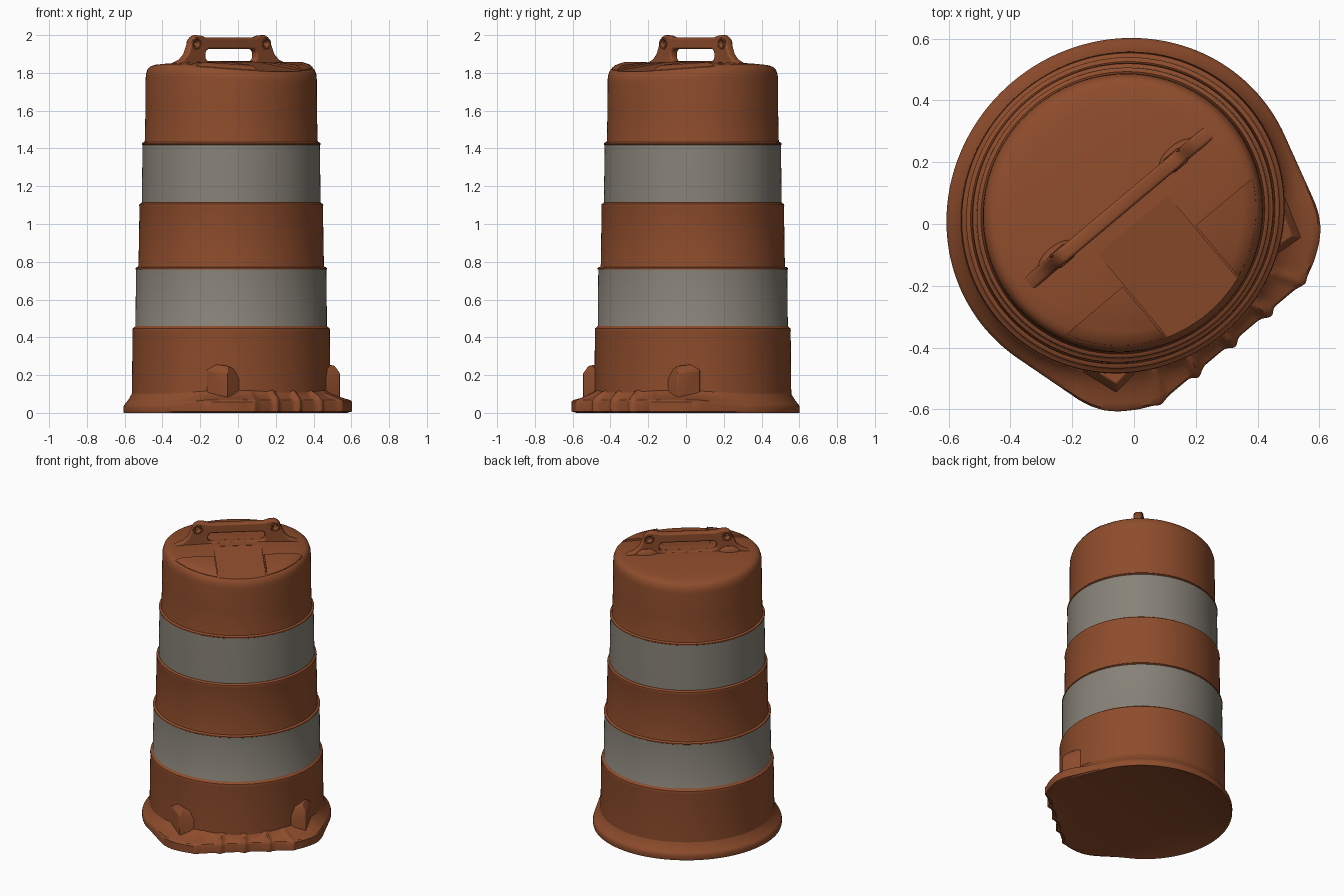
import bpy, bmesh, math
from mathutils import Matrix

if "Cube" in bpy.data.objects:
    bpy.data.objects.remove(bpy.data.objects["Cube"])

# drum axis is off-centre; the local frame has x along the handle, -y to the flat side
PLACE = Matrix.Translation((-0.036, 0.036, 0)) @ Matrix.Rotation(math.radians(40), 4, 'Z')


def material(name, color):
    m = bpy.data.materials.new(name)
    m.diffuse_color = (*color, 1)
    m.use_nodes = True
    m.node_tree.nodes["Principled BSDF"].inputs["Base Color"].default_value = m.diffuse_color
    return m


ORANGE = material("burnt_orange", (0.27, 0.073, 0.025))
GREY = material("reflective_grey", (0.245, 0.225, 0.188))


def add(name, data, mats=(ORANGE,), matrix=PLACE):
    ob = bpy.data.objects.new(name, data)
    bpy.context.collection.objects.link(ob)
    ob.matrix_world = matrix
    for m in mats:
        data.materials.append(m)
    return ob


def warp(x, y, z):
    """Slightly oval drum whose lid sags towards the flat side and the back."""
    e = 0.025 - 0.007 * z
    sag = (0.034 if y < 0 else 0.022) * (y / 0.44) ** 2
    return x * (1 + e), y * (1 - e), z - sag * min(1, max(0, (z - 1.6) / 0.2))


def loft(name, rings, mats=(ORANGE,), bevel=0, oval=False):
    """Skin closed rings of equal length and cap both ends."""
    bm = bmesh.new()
    loops = [[bm.verts.new(warp(*p) if oval else p) for p in ring] for ring in rings]
    n = len(loops[0])
    for a, b in zip(loops, loops[1:]):
        for i in range(n):
            j = (i + 1) % n
            bm.faces.new((a[i], a[j], b[j], b[i]))
    bm.faces.new(loops[0][::-1])
    bm.faces.new(loops[-1])
    bmesh.ops.recalc_face_normals(bm, faces=bm.faces)
    me = bpy.data.meshes.new(name)
    bm.to_mesh(me)
    bm.free()
    ob = add(name, me, mats)
    if bevel:
        mod = ob.modifiers.new("soft_edges", 'BEVEL')
        mod.width, mod.segments = bevel, 2
    return ob


def circle(r, z, n=128):
    return [(r * math.cos(2 * math.pi * i / n), r * math.sin(2 * math.pi * i / n), z)
            for i in range(n)]


# stepped drum body with lid; an orange lip overhangs the top of every step
profile = [(0.50, 0.03), (0.524, 0.06), (0.520, 0.43), (0.521, 0.437), (0.519, 0.448),
           (0.509, 0.455), (0.506, 0.458),
           (0.505, 0.460), (0.502, 0.758), (0.505, 0.760), (0.505, 0.766), (0.500, 0.771),
           (0.491, 0.773), (0.489, 0.785), (0.484, 1.09), (0.486, 1.097), (0.484, 1.106),
           (0.475, 1.110), (0.472, 1.114),
           (0.472, 1.116), (0.468, 1.418), (0.471, 1.420), (0.471, 1.427), (0.466, 1.432),
           (0.458, 1.434), (0.456, 1.445), (0.453, 1.6), (0.452, 1.78), (0.450, 1.805),
           (0.442, 1.828), (0.430, 1.840), (0.41, 1.847), (0.36, 1.851), (0.30, 1.854),
           (0.22, 1.857), (0.15, 1.859), (0.08, 1.86), (0.02, 1.86)]
body = loft("drum_body", [circle(r, z) for r, z in profile], (ORANGE, GREY), oval=True)
for f in body.data.polygons:
    if 0.4595 < f.center.z < 0.7585 or 1.1155 < f.center.z < 1.4185:
        f.material_index = 1

# sloping channel cut in the lid towards the flat side
cutter = loft("channel_cutter", [
    [(x, -0.05, 1.858), (x, -0.46, 1.802), (x, -0.46, 1.95), (x, -0.05, 1.95)]
    for x in (-0.147, 0.147)])
cut = body.modifiers.new("channel", 'BOOLEAN')
cut.object, cut.operation, cut.solver = cutter, 'DIFFERENCE', 'EXACT'
bpy.context.view_layer.objects.active = body
bpy.ops.object.modifier_apply(modifier="channel")
bpy.data.objects.remove(cutter)


# raised lid panels on both sides of the channel, running out into the rim
def panel_ring(s, r, z):
    start, end = math.asin(0.185 / r), math.acos(0.152 / r)
    angles = [start + (end - start) * i / 12 for i in range(13)]
    return ([(s * 0.152, -0.185, z)]
            + [(s * r * math.cos(a), -r * math.sin(a), z) for a in angles])


for side, s in (("left", -1), ("right", 1)):
    loft(f"lid_panel_{side}", [panel_ring(s, r, z) for r, z in
                               ((0.432, 1.825), (0.43, 1.843), (0.415, 1.854), (0.385, 1.863))],
         oval=True)

# flared foot: round behind, flat and ribbed in front, with two bulging corners
SHAPE = [(28, 0.6365), (34, 0.643), (40, 0.645), (44, 0.642), (48, 0.632), (52, 0.617)]
RIBS = (-0.29, -0.145, 0, 0.145, 0.29)


def foot_radius(deg):
    d = abs(deg)
    if d <= 28:
        return 0.562 / math.cos(math.radians(d))
    for (a, ra), (b, rb) in zip(SHAPE, SHAPE[1:]):
        if d <= b:
            return ra + (rb - ra) * (d - a) / (b - a)
    return 0.568 / math.cos(math.radians(max(0, 75 - d)))


def rib(deg, r):
    if abs(deg) > 40:
        return 0
    x = r * math.sin(math.radians(deg))
    return max((0.4 if abs(c) > 0.2 else 1) * math.exp(-((x - c) / 0.019) ** 2) for c in RIBS)


def foot_ring(t, z, n=480):
    ring = []
    for i in range(n):
        deg = 360 * i / n - 180
        r0 = foot_radius(deg)
        bump = rib(deg, r0)
        thick = min(1, max(0, (78 - abs(deg)) / 26))   # taller edge on the flat side
        edge = r0 + 0.018 * bump
        r = edge + (0.515 - edge) * t
        a = math.radians(deg - 90)
        lift = 0
        if z >= 0.03:
            lift = 0.028 * thick * (1 - t) + 0.02 * bump * math.sin(math.pi * t)
        elif z < 0.005:
            r -= 0.02 * thick
        ring.append((r * math.cos(a), r * math.sin(a), z + lift))
    return ring


loft("base_flange", [foot_ring(t, z) for t, z in
                     ((0.15, 0.003), (0.04, 0.0), (0, 0.008), (0, 0.03), (0.06, 0.041),
                      (0.2, 0.05), (0.4, 0.063), (0.6, 0.079), (0.8, 0.098), (1, 0.125))],
     oval=True)

# wedge lugs above the flange corners: x, y, top height
lug = [(0.28, -0.42, 0.215), (0.39, -0.432, 0.25), (0.43, -0.31, 0.262), (0.27, -0.31, 0.225)]
for side, s in (("left", -1), ("right", 1)):
    loft(f"base_lug_{side}", [[(s * x, y, 0.06) for x, y, _ in lug],
                              [(s * x, y, z - 0.04) for x, y, z in lug],
                              [(s * x * 0.95, y * 0.95, z) for x, y, z in lug]], bevel=0.004)

# carrying handle: flat outline with grip slot and two small holes, foot sunk in the lid
half = [(0.17, 1.987), (0.20, 1.997), (0.235, 2.0), (0.258, 1.988), (0.278, 1.95),
        (0.30, 1.90), (0.33, 1.872), (0.38, 1.852), (0.38, 1.80)]
outline = [(-x, z) for x, z in half[::-1]] + half


def disc(cx, cz, r, n=16):
    return [(cx + r * math.cos(2 * math.pi * i / n), cz + r * math.sin(2 * math.pi * i / n))
            for i in range(n)]


slot = []
for cx, cz, start in ((0.15, 1.90, 0), (-0.15, 1.90, 90), (-0.15, 1.888, 180), (0.15, 1.888, 270)):
    for i in range(5):
        a = math.radians(start + i * 22.5)
        slot.append((cx + 0.026 * math.cos(a), cz + 0.026 * math.sin(a)))

curve = bpy.data.curves.new("handle", 'CURVE')
curve.dimensions, curve.fill_mode = '2D', 'BOTH'
curve.extrude, curve.bevel_depth, curve.bevel_resolution, curve.offset = 0.014, 0.01, 2, -0.01
for pts in (outline, slot, disc(-0.24, 1.955, 0.014), disc(0.24, 1.955, 0.014)):
    sp = curve.splines.new('POLY')
    sp.points.add(len(pts) - 1)
    for p, (x, z) in zip(sp.points, pts):
        p.co = (x, z, 0, 1)
    sp.use_cyclic_u = True
UPRIGHT = PLACE @ Matrix.Translation((0, 0.02, 0)) @ Matrix.Rotation(math.pi / 2, 4, 'X')
handle = add("handle", curve, matrix=UPRIGHT)
bpy.context.view_layer.update()
bpy.ops.object.select_all(action='DESELECT')
handle.select_set(True)
bpy.context.view_layer.objects.active = handle
bpy.ops.object.convert(target='MESH')

# raised bosses round the holes, and swollen handle feet
for side, s in (("left", -1), ("right", 1)):
    for face, d in (("front", 1), ("back", -1)):
        bpy.ops.mesh.primitive_torus_add(major_radius=0.026, minor_radius=0.007,
                                         major_segments=24, minor_segments=8)
        boss = bpy.context.object
        boss.name = f"handle_boss_{side}_{face}"
        boss.matrix_world = UPRIGHT @ Matrix.Translation((s * 0.24, 1.955, d * 0.021))
        boss.data.materials.append(ORANGE)
    foot = [[(s * 0.255 + 0.075 * k * math.cos(a), 0.03 + 0.035 * k * math.sin(a), z)
             for a in (i * math.pi / 12 for i in range(24))]
            for k, z in ((1.0, 1.84), (0.95, 1.86), (0.8, 1.875), (0.5, 1.89))]
    loft(f"handle_foot_{side}", foot)

# smooth shading with sharp edges kept
bpy.ops.object.select_all(action='SELECT')
bpy.context.view_layer.objects.active = body
bpy.ops.object.shade_smooth_by_angle(angle=math.radians(35))
